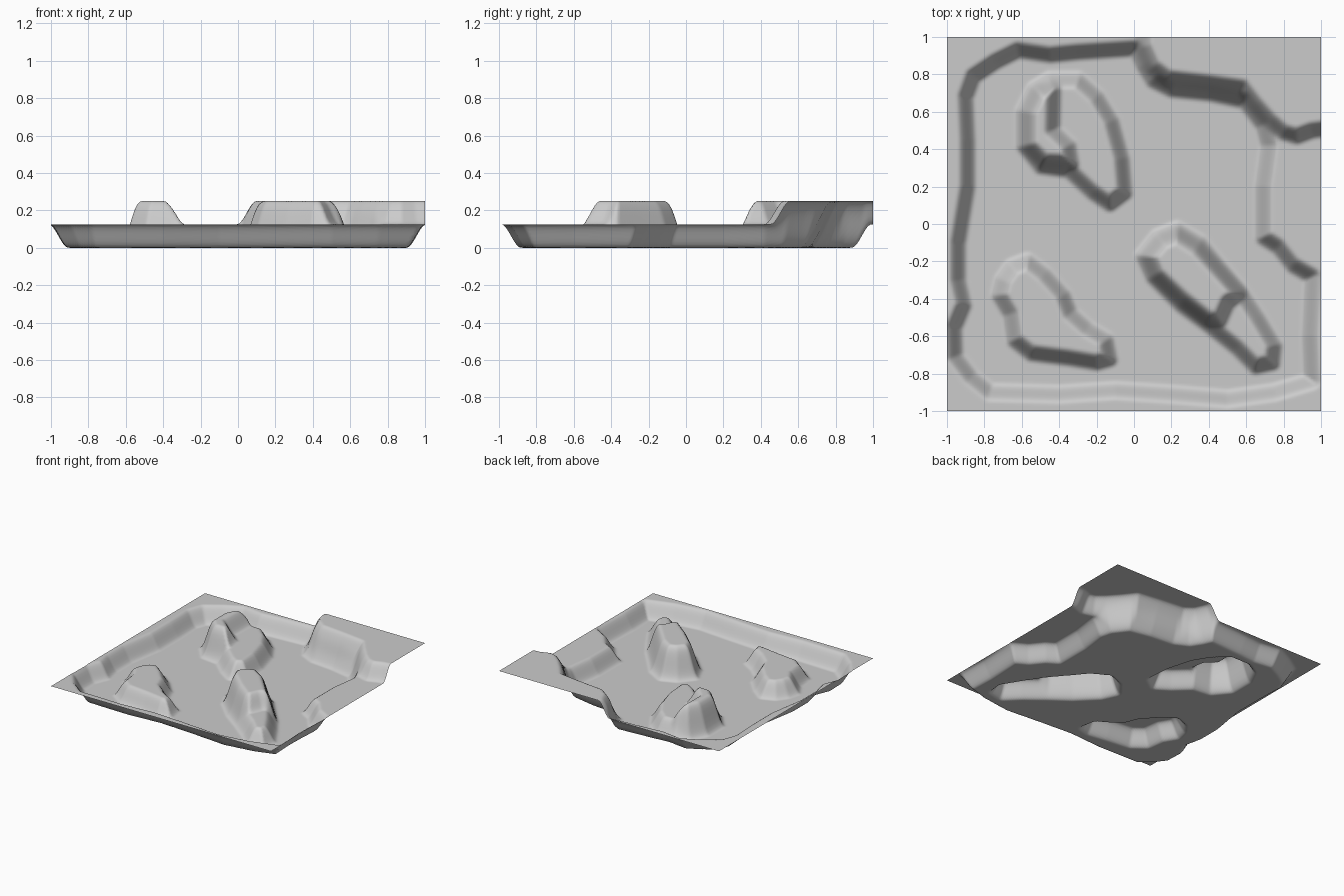
import bpy, math

if "Cube" in bpy.data.objects:
    bpy.data.objects.remove(bpy.data.objects["Cube"])

N = 160          # grid cells per side
STEP = 0.125     # height of one terrace
HALF = 0.052     # half the width of a terrace slope

# Terrace outlines seen from above (middle of each slope)
BASIN = [(-.62, .93), (-.74, .87), (-.86, .79), (-.90, .68), (-.89, .45), (-.89, .2),
         (-.94, -.1), (-.94, -.3), (-.91, -.43), (-.96, -.55), (-.955, -.71), (-.87, -.82),
         (-.77, -.90), (-.4, -.91), (-.1, -.89), (.2, -.91), (.5, -.935), (.75, -.90),
         (.95, -.84), (.94, -.6), (.955, -.28), (.85, -.22), (.77, -.12), (.69, -.07),
         (.69, .2), (.72, .42), (.69, .53), (.59, .66), (.4, .70), (.2, .72),
         (.10, .77), (.05, .85), (.01, .94), (-.3, .92), (-.45, .905)]
HILLS = [
    [(-.45, .77), (-.3, .77), (-.2, .68), (-.12, .55), (-.065, .35), (-.05, .17), (-.13, .11),
     (-.22, .17), (-.35, .29), (-.5, .31), (-.59, .42), (-.59, .6), (-.53, .72)],
    [(.05, -.17), (.13, -.07), (.23, -.03), (.35, -.1), (.45, -.22), (.56, -.35), (.66, -.5),
     (.75, -.65), (.74, -.74), (.65, -.76), (.55, -.66), (.4, -.54), (.25, -.43), (.1, -.28)],
    [(-.70, -.3), (-.65, -.23), (-.57, -.2), (-.48, -.27), (-.38, -.38), (-.34, -.48),
     (-.25, -.56), (-.15, -.62), (-.13, -.72), (-.2, -.74), (-.35, -.715), (-.55, -.69),
     (-.64, -.62), (-.66, -.48), (-.72, -.38)],
]
PEAKS = [
    [(-.43, .72), (-.435, .5), (-.35, .42), (-.335, .33), (-.48, .335), (-.565, .42),
     (-.565, .6), (-.51, .71)],
    [(.08, -.17), (.15, -.09), (.23, -.06), (.34, -.13), (.44, -.24), (.56, -.37),
     (.50, -.42), (.46, -.51), (.40, -.51), (.26, -.40), (.12, -.27)],
    [(.04, 1.1), (.05, .95), (.10, .84), (.18, .78), (.4, .755), (.58, .73), (.65, .64),
     (.73, .55), (.80, .49), (.87, .47), (.95, .5), (1.1, .52), (1.1, 1.1)],
]


def signed_distance(x, y, poly):
    """Distance to an outline, positive inside."""
    best, inside = 1e9, False
    ax, ay = poly[-1]
    for bx, by in poly:
        dx, dy = bx - ax, by - ay
        t = max(0.0, min(1.0, ((x - ax) * dx + (y - ay) * dy) / (dx * dx + dy * dy)))
        best = min(best, (x - ax - t * dx) ** 2 + (y - ay - t * dy) ** 2)
        if (ay > y) != (by > y) and x < ax + dx * (y - ay) / dy:
            inside = not inside
        ax, ay = bx, by
    d = math.sqrt(best)
    return d if inside else -d


def slope(d):
    t = max(0.0, min(1.0, 0.5 + d / (2 * HALF)))
    return t * t * (3 - 2 * t)


def near(x, y, poly):
    m = 0.1
    xs, ys = zip(*poly)
    return min(xs) - m < x < max(xs) + m and min(ys) - m < y < max(ys) + m


def height(x, y):
    low = slope(-signed_distance(x, y, BASIN))
    high = 0.0
    for p in HILLS:
        if near(x, y, p):
            low = max(low, slope(signed_distance(x, y, p)))
    for p in PEAKS:
        if near(x, y, p):
            high = max(high, slope(signed_distance(x, y, p)))
    return STEP * (low + high)


# Terrain sheet
verts = []
for j in range(N + 1):
    for i in range(N + 1):
        x, y = -1 + 2 * i / N, -1 + 2 * j / N
        verts.append((x, y, height(x, y)))
faces = []
for j in range(N):
    for i in range(N):
        a = j * (N + 1) + i
        faces.append((a, a + 1, a + N + 2, a + N + 1))

mesh = bpy.data.meshes.new("terrain")
mesh.from_pydata(verts, [], faces)
mesh.update()
mesh.shade_smooth()
terrain = bpy.data.objects.new("terrain", mesh)
bpy.context.collection.objects.link(terrain)

# Plain stone grey
grey = bpy.data.materials.new("stone grey")
grey.diffuse_color = (0.6, 0.6, 0.6, 1)
grey.use_nodes = True
grey.node_tree.nodes["Principled BSDF"].inputs["Base Color"].default_value = grey.diffuse_color
mesh.materials.append(grey)
